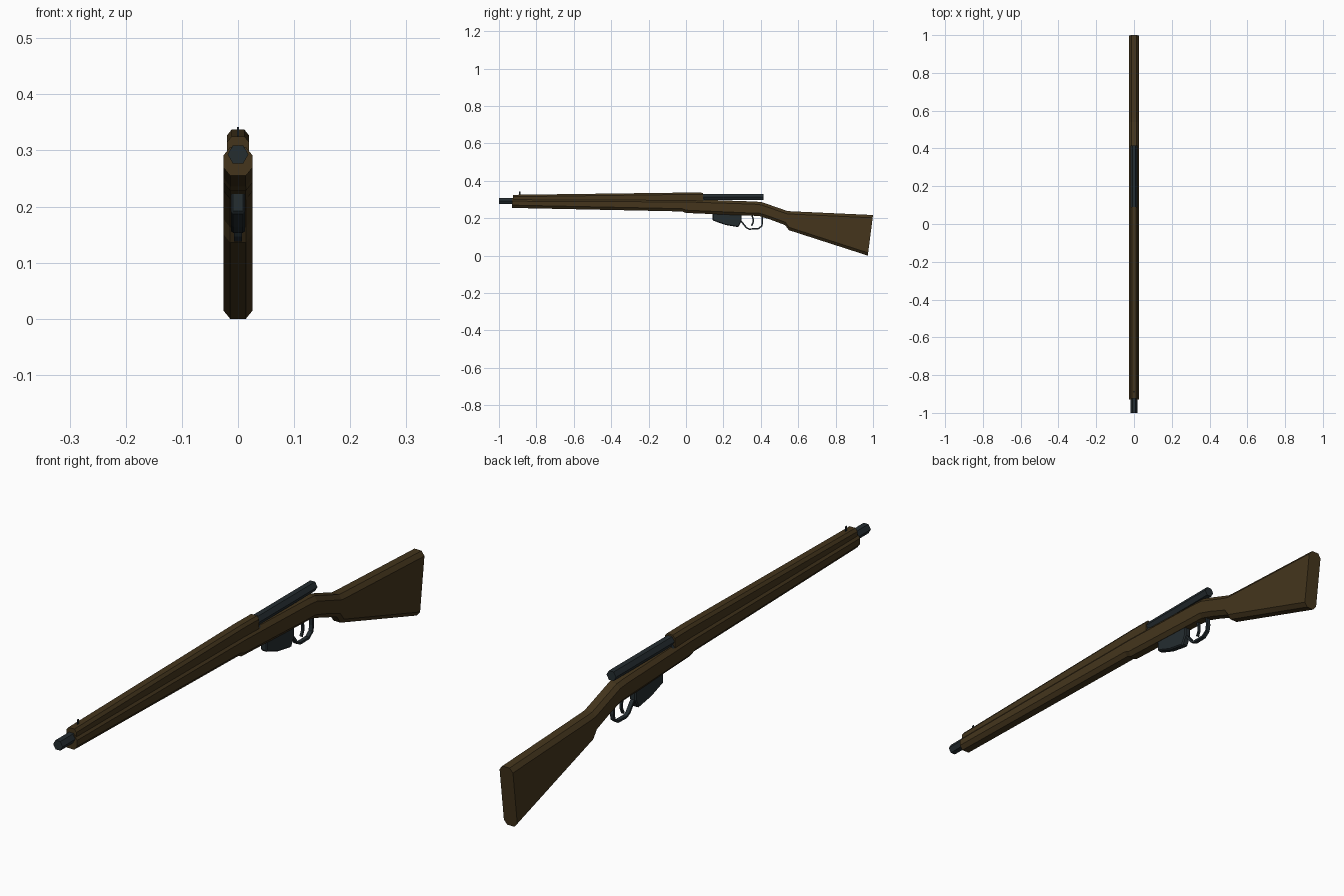
import bpy, bmesh, math
from mathutils import Vector

if "Cube" in bpy.data.objects:
    bpy.data.objects.remove(bpy.data.objects["Cube"])


def material(name, rgb):
    m = bpy.data.materials.new(name)
    m.diffuse_color = (*rgb, 1)
    m.use_nodes = True
    m.node_tree.nodes["Principled BSDF"].inputs["Base Color"].default_value = m.diffuse_color
    return m


WOOD = material("dark_wood", (0.058, 0.036, 0.012))
STEEL = material("blued_steel", (0.018, 0.026, 0.030))


def finish(name, bm, mat):
    bmesh.ops.recalc_face_normals(bm, faces=bm.faces)
    me = bpy.data.meshes.new(name)
    bm.to_mesh(me)
    bm.free()
    me.materials.append(mat)
    ob = bpy.data.objects.new(name, me)
    bpy.context.collection.objects.link(ob)
    return ob


def loft(name, rings, mat):
    """Skin closed rings of equal point count and cap both ends."""
    bm = bmesh.new()
    vs = [[bm.verts.new(p) for p in r] for r in rings]
    n = len(rings[0])
    for a, b in zip(vs, vs[1:]):
        for i in range(n):
            j = (i + 1) % n
            bm.faces.new((a[i], a[j], b[j], b[i]))
    bm.faces.new(vs[0])
    bm.faces.new(vs[-1])
    return finish(name, bm, mat)


def section(yt, zt, yb, zb, w, c, d):
    """Chamfered eight-sided section between a top and a bottom point."""
    top, bot = Vector((0, yt, zt)), Vector((0, yb, zb))
    down = (bot - top).normalized() * d
    half = [(w - c, top), (w, top + down), (w, bot - down), (w - c, bot)]
    right = [p + Vector((x, 0, 0)) for x, p in half]
    left = [p - Vector((x, 0, 0)) for x, p in reversed(half)]
    return right + left


def hex_rod(name, y0, y1, z, r, mat):
    def ring(y):
        return [(r * math.cos(i * math.pi / 3), y, z + r * math.sin(i * math.pi / 3))
                for i in range(6)]
    return loft(name, [ring(y0), ring(y1)], mat)


def bent_bar(name, path, w, t, mat):
    """Rectangular bar following a path in the side plane."""
    pts = [Vector((0, y, z)) for y, z in path]
    rings = []
    for i, p in enumerate(pts):
        d = (pts[min(i + 1, len(pts) - 1)] - pts[max(i - 1, 0)]).normalized()
        n = Vector((0, -d.z, d.y)) * t
        x = Vector((w, 0, 0))
        rings.append([p + x + n, p - x + n, p - x - n, p + x - n])
    return loft(name, rings, mat)


# one-piece stock: top y, top z, bottom y, bottom z
stations = [
    (-0.93, 0.306, -0.93, 0.255),
    (-0.02, 0.302, -0.02, 0.236),
    (0.00, 0.302, 0.00, 0.228),
    (0.37, 0.289, 0.34, 0.214),
    (0.405, 0.286, 0.39, 0.212),
    (0.48, 0.260, 0.45, 0.193),
    (0.54, 0.239, 0.53, 0.163),
    (0.56, 0.237, 0.55, 0.136),
    (1.00, 0.217, 0.972, 0.0),
]
loft("stock", [section(*s, 0.026, 0.012, 0.015) for s in stations], WOOD)

# upper handguard
loft("handguard", [section(y, zt, y, 0.28, 0.0195, 0.008, 0.010)
                   for y, zt in ((-0.925, 0.325), (0.0, 0.337), (0.09, 0.336))], WOOD)

# barrel and receiver
hex_rod("barrel", -1.0, 0.1, 0.293, 0.0185, STEEL)
hex_rod("receiver", 0.08, 0.415, 0.314, 0.0185, STEEL)

# magazine
mag = [(0.142, 0.235), (0.142, 0.188), (0.21, 0.164), (0.28, 0.152), (0.297, 0.185), (0.297, 0.235)]
magazine = loft("magazine", [[(x, y, z) for y, z in mag] for x in (-0.0125, 0.0125)], STEEL)
bev = magazine.modifiers.new("edge", 'BEVEL')
bev.width = 0.004
bev.segments = 1

# trigger guard and trigger
bent_bar("trigger_guard", [(0.285, 0.19), (0.30, 0.178), (0.322, 0.150), (0.338, 0.142), (0.385, 0.143),
                           (0.405, 0.158), (0.409, 0.180), (0.405, 0.225)], 0.007, 0.004, STEEL)
bent_bar("trigger", [(0.350, 0.225), (0.359, 0.195), (0.359, 0.178), (0.350, 0.160)],
         0.004, 0.004, STEEL)

# front sight blade
bent_bar("front_sight", [(-0.888, 0.318), (-0.888, 0.342)], 0.0015, 0.004, STEEL)
